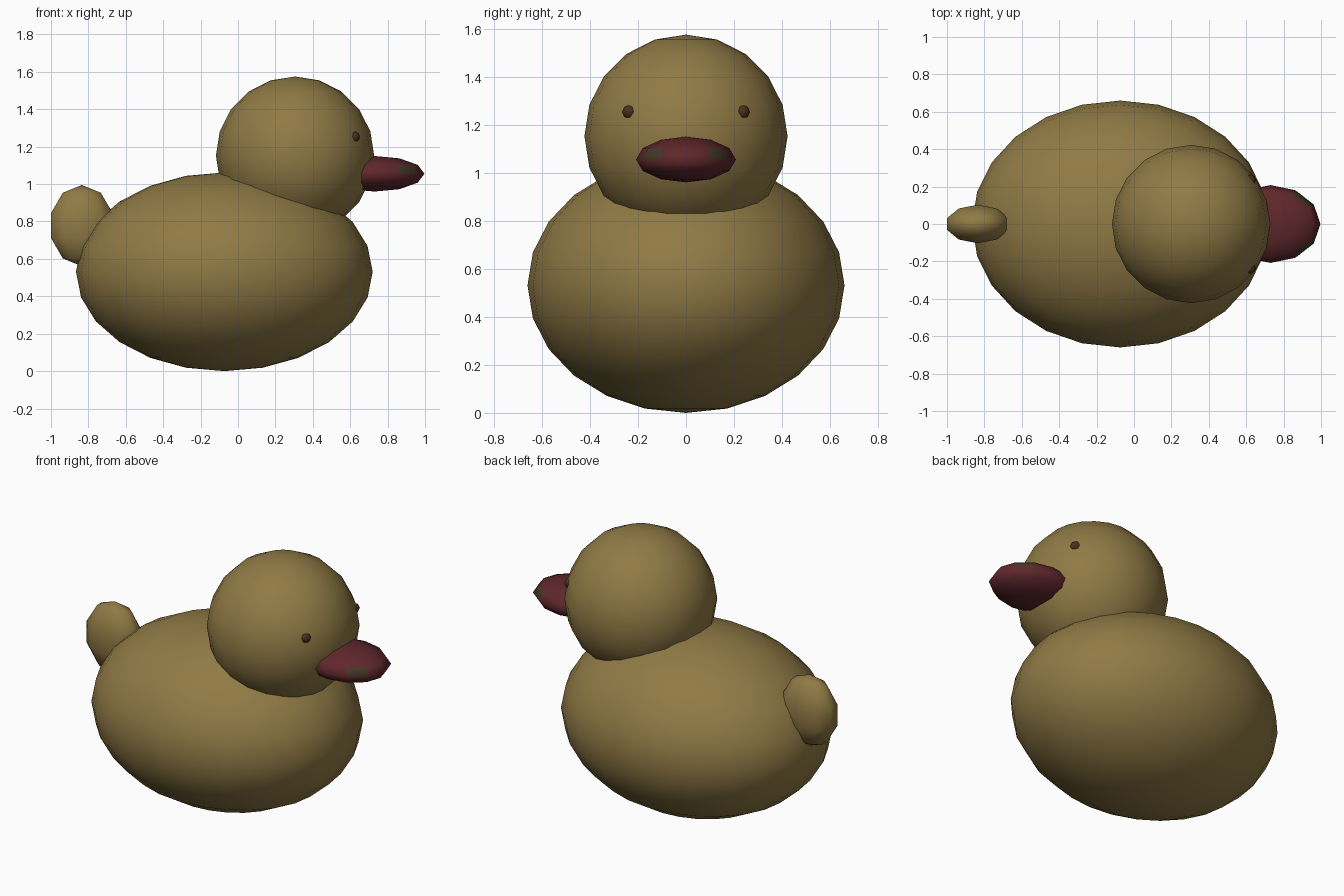
import bpy
import math
from mathutils import Vector

cube = bpy.data.objects.get("Cube")
if cube:
    bpy.data.objects.remove(cube, do_unlink=True)


def make_material(name, color):
    mat = bpy.data.materials.new(name)
    mat.use_nodes = True
    mat.diffuse_color = (*color, 1)
    bsdf = mat.node_tree.nodes["Principled BSDF"]
    bsdf.inputs["Base Color"].default_value = (*color, 1)
    return mat


yellow = make_material("dull yellow", (0.28, 0.195, 0.06))
red = make_material("dark red", (0.115, 0.02, 0.024))
olive = make_material("dark olive", (0.06, 0.04, 0.02))
brown = make_material("dark brown", (0.07, 0.03, 0.012))


def ellipsoid(name, center, radii, segments, rings, *materials):
    bpy.ops.mesh.primitive_uv_sphere_add(
        segments=segments, ring_count=rings, radius=1, location=center)
    obj = bpy.context.object
    obj.name = name
    for vert in obj.data.vertices:
        vert.co = Vector(a * b for a, b in zip(vert.co, radii))
    for mat in materials:
        obj.data.materials.append(mat)
    bpy.ops.object.shade_smooth()
    return obj


# Body, head and upright tail
ellipsoid("body", (-0.073, 0, 0.531), (0.793, 0.66, 0.531), 24, 12, yellow)
ellipsoid("head", (0.305, 0, 1.152), (0.423, 0.423, 0.423), 20, 10, yellow)
ellipsoid("tail", (-0.835, 0, 0.778), (0.182, 0.108, 0.217), 10, 5, yellow)

# Flattened beak with a darker patch on each side
beak = ellipsoid("beak", (0.73, 0, 1.055), (0.267, 0.208, 0.095), 12, 6, red, olive)
for face in beak.data.polygons:
    x, y, z = face.center
    longitude = math.degrees(math.atan2(abs(y) / 0.208, x / 0.267))
    if 30 < longitude < 60 and 0 < z < 0.04:
        face.material_index = 1

# Small eyes, mostly sunk into the head
for side, label in ((1, "left"), (-1, "right")):
    ellipsoid(label + "_eye", (0.622, side * 0.235, 1.253), (0.03, 0.03, 0.03), 8, 4, brown)
